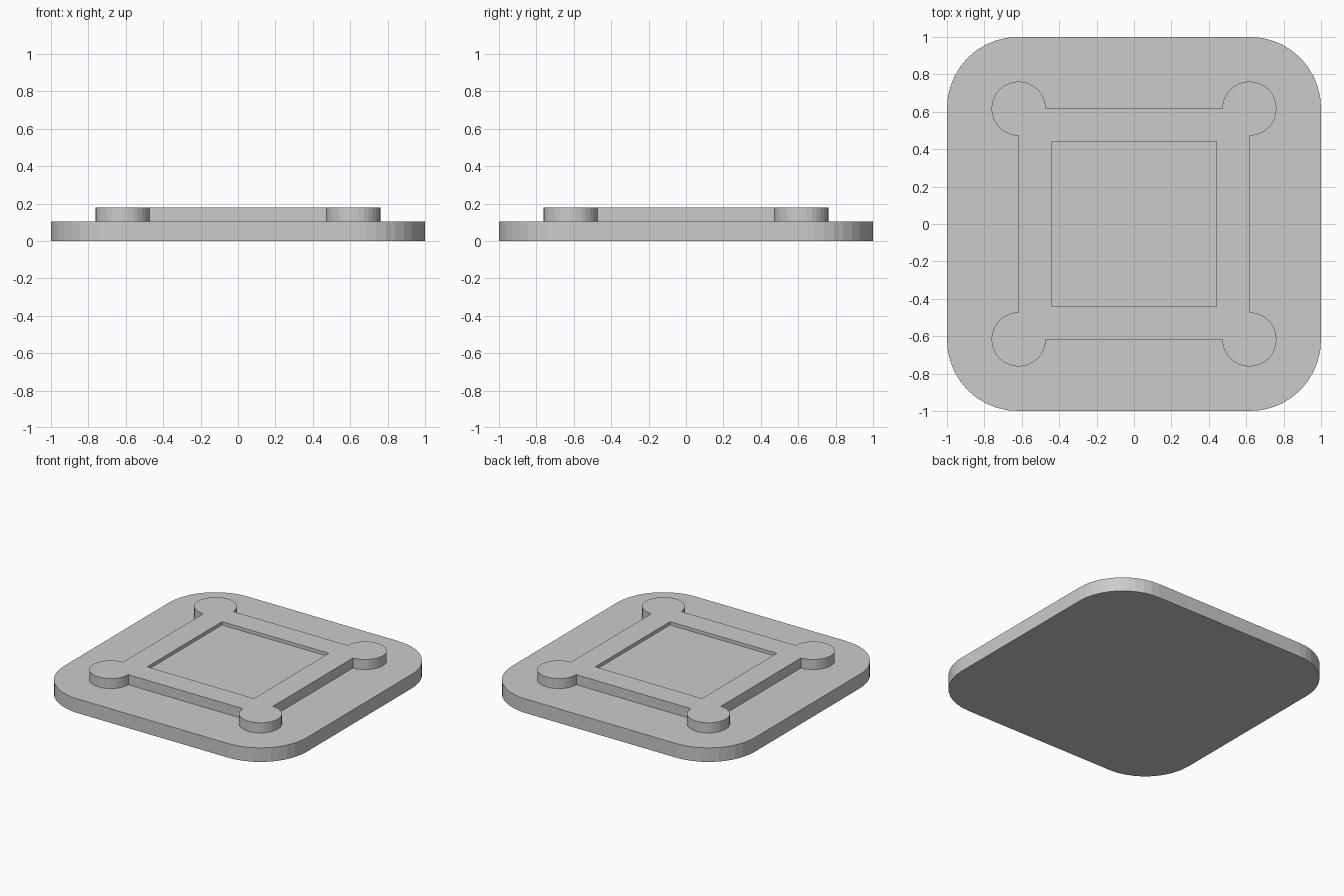
import bpy, bmesh
from math import cos, sin, radians

if "Cube" in bpy.data.objects:
    bpy.data.objects.remove(bpy.data.objects["Cube"])

PLATE_TOP, FRAME_TOP, POCKET_FLOOR = 0.105, 0.18, 0.155


def corner_arcs(center, radius, spread, steps):
    """Closed square outline with one arc of `spread` degrees at each corner."""
    pts = []
    for k, (sx, sy) in enumerate([(1, 1), (-1, 1), (-1, -1), (1, -1)]):
        start = 45 + 90 * k - spread / 2
        for i in range(steps + 1):
            a = radians(start + spread * i / steps)
            pts.append((sx * center + radius * cos(a), sy * center + radius * sin(a)))
    return pts


def prism(name, outline, z0, z1):
    bm = bmesh.new()
    face = bm.faces.new([bm.verts.new((x, y, z0)) for x, y in outline])
    ext = bmesh.ops.extrude_face_region(bm, geom=[face])["geom"]
    top = [v for v in ext if isinstance(v, bmesh.types.BMVert)]
    bmesh.ops.translate(bm, verts=top, vec=(0, 0, z1 - z0))
    bmesh.ops.recalc_face_normals(bm, faces=bm.faces)
    mesh = bpy.data.meshes.new(name)
    bm.to_mesh(mesh)
    bm.free()
    obj = bpy.data.objects.new(name, mesh)
    bpy.context.collection.objects.link(obj)
    return obj


# Rounded base plate
prism("base_plate", corner_arcs(0.62, 0.38, 90, 10), 0, PLATE_TOP)

# Raised square frame with a round boss at each corner
frame = prism("raised_frame", corner_arcs(0.617, 0.145, 270, 24), PLATE_TOP, FRAME_TOP)

# Shallow square pocket in the middle
p = 0.44
cutter = prism("pocket_cutter", [(-p, -p), (p, -p), (p, p), (-p, p)], POCKET_FLOOR, 0.3)
cutter.hide_render = True
cutter.hide_set(True)
cut = frame.modifiers.new("pocket", "BOOLEAN")
cut.operation = "DIFFERENCE"
cut.solver = "EXACT"
cut.object = cutter
